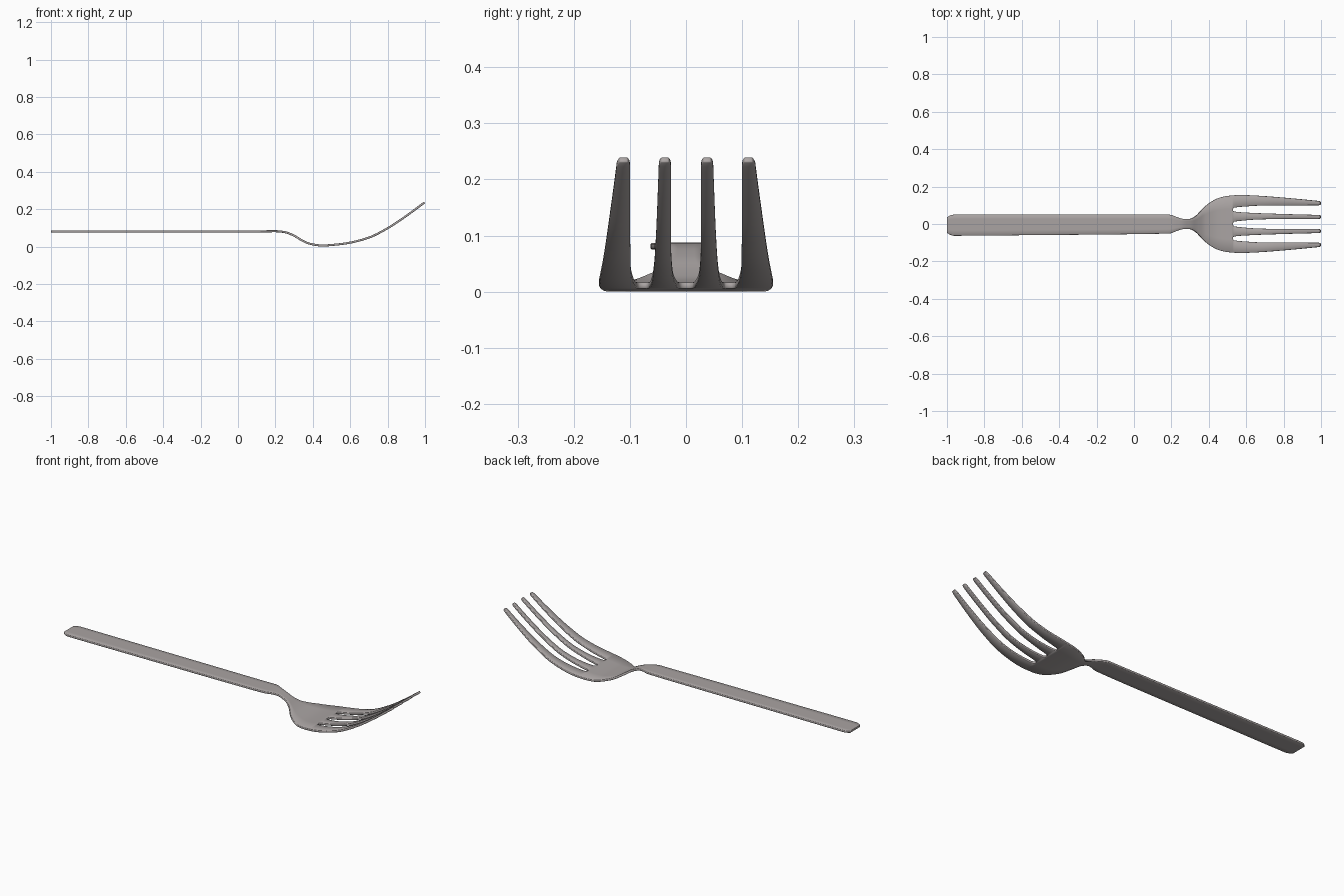
import bpy, bmesh

if "Cube" in bpy.data.objects:
    bpy.data.objects.remove(bpy.data.objects["Cube"])

T = 0.011  # sheet thickness


def curve(pts, x):
    """Smooth (Hermite) interpolation through (x, value) points with limited slopes."""
    if x <= pts[0][0]:
        return pts[0][1]
    if x >= pts[-1][0]:
        return pts[-1][1]
    d = [(b[1] - a[1]) / (b[0] - a[0]) for a, b in zip(pts, pts[1:])]

    def slope(i):
        if i == 0:
            return d[0]
        if i == len(d):
            return d[-1]
        a, b = d[i - 1], d[i]
        return 0 if a * b <= 0 else 2 * a * b / (a + b)
    for i, (a, b) in enumerate(zip(pts, pts[1:])):
        if x <= b[0]:
            h = b[0] - a[0]
            t = (x - a[0]) / h
            return ((2*t**3 - 3*t*t + 1) * a[1] + (t**3 - 2*t*t + t) * h * slope(i)
                    + (3*t*t - 2*t**3) * b[1] + (t**3 - t*t) * h * slope(i + 1))


# side profile (mid-surface height) and half-outline
Z = [(-1, .081), (.1, .081), (.2, .082), (.25, .077), (.3, .058), (.34, .034), (.38, .016),
     (.45, .0056), (.53, .011), (.6, .021), (.7, .048), (.8, .098), (.9, .164), (1, .238)]
BACK = [(-1, .035), (-.99, .043), (-.97, .05), (.19, .05), (.21, .045), (.24, .033), (.27, .027),
        (.3, .028), (.33, .043), (.37, .085), (.4, .11), (.45, .138), (.5, .15),
        (.57, .155), (.65, .152), (.8, .141), (1, .122)]
# front edge of the handle is slightly wider towards the tail
FRONT = [(-1, .046), (-.99, .054), (-.965, .063), (-.6, .06), (.19, .051)] + BACK[4:]
# slot edges: centre slot half-width, inner and outer edges of the side slots
ROOT = .53
S0 = [(ROOT, .006), (.535, .012), (.57, .017), (.66, .024), (.8, .027), (1, .027)]
S1 = [(ROOT, .071), (.535, .067), (.6, .061), (.75, .055), (1, .048)]
S2 = [(ROOT, .082), (.535, .087), (.6, .094), (.7, .099), (1, .1)]


def lines(x):
    """The eight lengthwise edge lines at station x."""
    b, f = curve(BACK, x), curve(FRONT, x)
    s = [curve(c, x) for c in (S0, S1, S2)]
    if x < ROOT:
        k = curve(BACK, ROOT)
        return [-f] + [-v * f / k for v in s[::-1]] + [v * b / k for v in s] + [b]
    y = [-f] + [-v for v in s[::-1]] + s + [b]
    if x > .985:  # rounded tine tips
        g = 1 - .4 * ((x - .985) / .012) ** 2
        for i in range(0, 8, 2):
            m, h = (y[i] + y[i + 1]) / 2, (y[i + 1] - y[i]) / 2 * g
            y[i], y[i + 1] = m - h, m + h
    return y


xs = [-1, -.997, -.99, -.98, -.965, -.95] + [-.8 + .2 * i for i in range(5)] + [.1, .17]
xs += [.19 + .01 * i for i in range(34)] + [ROOT, .532, .535, .54, .55]
xs += [.57 + .02 * i for i in range(21)] + [.985, .991, .995, .997]

# fork: one sheet of handle, neck, bowl and four tines
bm = bmesh.new()
rows = [[bm.verts.new((x, y, curve(Z, x))) for y in lines(x)] for x in xs]
for i in range(len(xs) - 1):
    for k in range(7):
        if k % 2 and xs[i] >= ROOT - 1e-6:
            continue  # slots between the tines
        bm.faces.new((rows[i][k], rows[i + 1][k], rows[i + 1][k + 1], rows[i][k + 1]))
me = bpy.data.meshes.new("fork")
bm.to_mesh(me)
bm.free()
fork = bpy.data.objects.new("fork", me)
bpy.context.collection.objects.link(fork)

# sheet thickness and softened rim
sol = fork.modifiers.new("thickness", 'SOLIDIFY')
sol.thickness = T
sol.offset = 0
bev = fork.modifiers.new("rim", 'BEVEL')
bev.width = .0015
bev.segments = 1
bev.limit_method = 'ANGLE'
bev.angle_limit = 1.0

steel = bpy.data.materials.new("warm grey steel")
steel.diffuse_color = (.40, .37, .365, 1)
steel.use_nodes = True
steel.node_tree.nodes["Principled BSDF"].inputs["Base Color"].default_value = steel.diffuse_color
me.materials.append(steel)

bpy.context.view_layer.objects.active = fork
fork.select_set(True)
bpy.ops.object.shade_smooth_by_angle(angle=.7)
